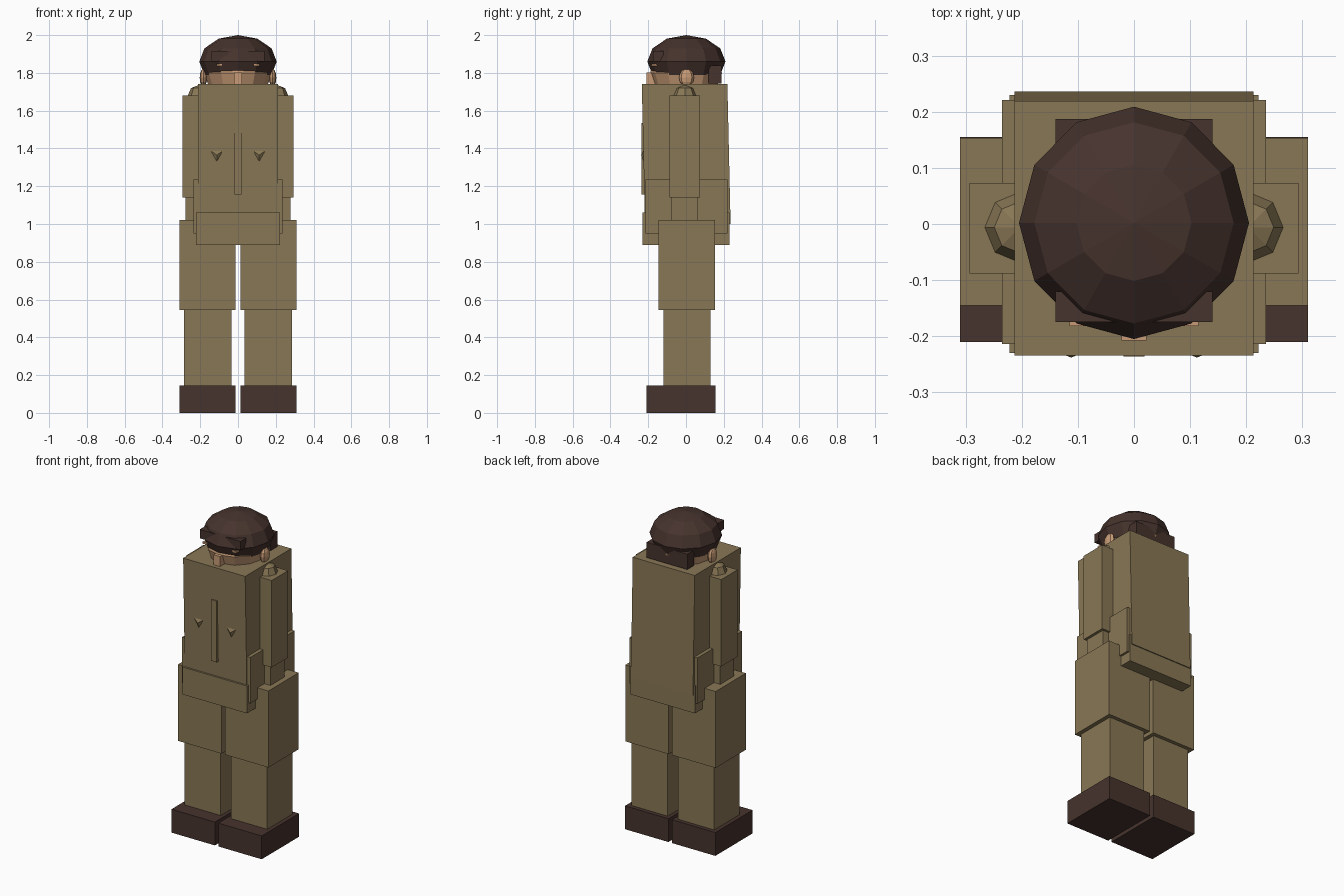
import bpy, bmesh, math

if "Cube" in bpy.data.objects:
    bpy.data.objects.remove(bpy.data.objects["Cube"])


def material(name, rgb):
    m = bpy.data.materials.new(name)
    m.diffuse_color = (*rgb, 1)
    m.use_nodes = True
    m.node_tree.nodes["Principled BSDF"].inputs["Base Color"].default_value = m.diffuse_color
    return m


OLIVE = material("olive_cloth", (0.25, 0.185, 0.092))
BROWN = material("dark_brown", (0.061, 0.033, 0.026))
SKIN = material("skin", (0.58, 0.33, 0.18))


def finish(name, bm, mat):
    bmesh.ops.recalc_face_normals(bm, faces=bm.faces)
    me = bpy.data.meshes.new(name)
    bm.to_mesh(me)
    bm.free()
    me.materials.append(mat)
    ob = bpy.data.objects.new(name, me)
    bpy.context.collection.objects.link(ob)
    return ob


def box(name, x, y, z, mat, shift=(0, 0)):
    """Box from ranges; shift moves the front and back top edges in y."""
    bm = bmesh.new()
    bmesh.ops.create_cube(bm, size=1)
    for v in bm.verts:
        i, j, k = (int(c > 0) for c in v.co)
        v.co = (x[i], y[j] + (shift[j] if k else 0), z[k])
    return finish(name, bm, mat)


def ball(name, centre, radii, segs, rings, mat, floor=None):
    """Faceted ball, optionally cut off flat below a height."""
    bm = bmesh.new()
    bmesh.ops.create_uvsphere(bm, u_segments=segs, v_segments=rings, radius=1)
    for v in bm.verts:
        v.co = [c + r * p for c, r, p in zip(centre, radii, v.co)]
    if floor is not None:
        geom = bm.verts[:] + bm.edges[:] + bm.faces[:]
        bmesh.ops.bisect_plane(bm, geom=geom, plane_co=(0, 0, floor),
                               plane_no=(0, 0, -1), clear_outer=True)
        bmesh.ops.holes_fill(bm, edges=[e for e in bm.edges if e.is_boundary])
    return finish(name, bm, mat)


def stud(name, x, z, r, y0, y1, mat):
    """Low four-sided pyramid pointing forwards."""
    bm = bmesh.new()
    ring = [bm.verts.new((x + a, y0, z + b)) for a, b in
            ((-r, r * .7), (r, r * .7), (r * .9, r * .5), (0, -r), (-r * .9, r * .5))]
    tip = bm.verts.new((x, y1, z))
    bm.faces.new(ring)
    for i in range(len(ring)):
        bm.faces.new((ring[i], ring[(i + 1) % len(ring)], tip))
    return finish(name, bm, mat)


# torso, hips and coat front
box("torso", (-.213, .213), (-.217, .236), (1.0, 1.74), OLIVE, (-.017, -.017))
box("hips", (-.222, .222), (-.23, .23), (.89, 1.06), OLIVE)
box("coat_pockets", (-.235, .235), (-.214, .221), (.95, 1.235), OLIVE)
box("coat_placket", (-.019, .019), (-.236, -.2), (1.155, 1.535), OLIVE)

# paired limbs and details
for s, side in ((-1, "left"), (1, "right")):
    def span(a, b):
        return tuple(sorted((s * a, s * b)))
    box(side + "_boot", span(.012, .31), (-.21, .155), (0, .145), BROWN)
    box(side + "_shin", span(.035, .285), (-.12, .13), (.145, .545), OLIVE)
    box(side + "_thigh", span(.012, .31), (-.145, .153), (.545, 1.02), OLIVE)
    box(side + "_upper_arm", span(.15, .293), (-.088, .073), (1.14, 1.68), OLIVE)
    box(side + "_forearm", span(.15, .277), (-.077, .06), (1.0, 1.14), OLIVE)
    ball(side + "_shoulder", (s * .203, -.006, 1.675), (.065, .065, .063),
         8, 4, OLIVE)
    ball(side + "_ear", (s * .183, .003, 1.775), (.02, .04, .047), 8, 6, SKIN)
    stud(side + "_chest_button", s * .112, 1.365, .04, -.222, -.238, OLIVE)
    box(side + "_eye", span(.085, .115), (-.182, -.14), (1.836, 1.848), SKIN)

# head
ball("head", (0, 0, 1.80), (.178, .19, .15), 12, 6, SKIN, 1.73)
box("nose", (-.022, .022), (-.208, -.15), (1.735, 1.802), SKIN)
ball("cap", (0, .002, 1.86), (.205, .207, .14), 12, 6, BROWN, 1.785)
box("cap_brim", (-.14, .14), (-.175, -.12), (1.86, 1.915), BROWN)
box("back_hair", (-.14, .14), (.12, .187), (1.745, 1.84), BROWN)
